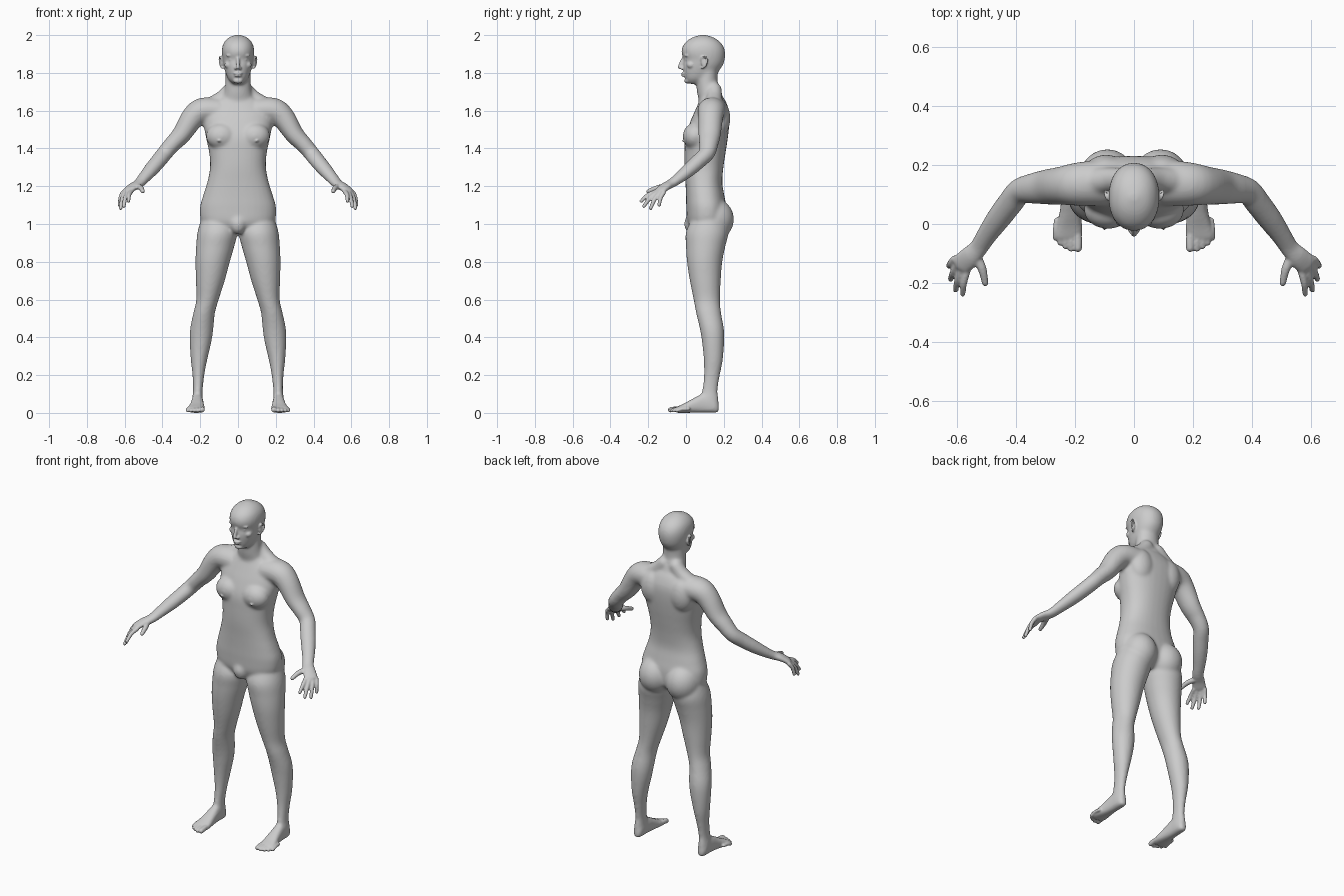
import bpy, bmesh, math
from mathutils import Vector, Matrix


def spline(rows, steps=4):
    """Catmull-Rom interpolation of number tuples."""
    out = []
    for i in range(len(rows) - 1):
        p0, p1, p2, p3 = (rows[max(0, min(len(rows) - 1, i + k))] for k in (-1, 0, 1, 2))
        for s in range(steps):
            t = s / steps
            out.append([0.5 * (2 * b + (c - a) * t + (2 * a - 5 * b + 4 * c - d) * t * t
                               + (3 * b - a - 3 * c + d) * t ** 3)
                        for a, b, c, d in zip(p0, p1, p2, p3)])
    return out + [list(rows[-1])]


def loft(bm, rings, power=2.0, n=32):
    """Skin superellipse rings given as (centre, half axis a, half axis b)."""
    loops = []
    for c, a, b in rings:
        loop = []
        for k in range(n):
            ang = 2 * math.pi * k / n
            u, v = math.cos(ang), math.sin(ang)
            u = math.copysign(abs(u) ** (2 / power), u)
            v = math.copysign(abs(v) ** (2 / power), v)
            loop.append(bm.verts.new(c + a * u + b * v))
        loops.append(loop)
    faces = [bm.faces.new(loops[0]), bm.faces.new(loops[-1])]
    for l0, l1 in zip(loops, loops[1:]):
        for k in range(n):
            j = (k + 1) % n
            faces.append(bm.faces.new((l0[k], l0[j], l1[j], l1[k])))
    bmesh.ops.recalc_face_normals(bm, faces=faces)


def column(bm, rows, power=2.0):
    """Upright form from rows (z, x left, x right, y front, y back)."""
    loft(bm, [(Vector(((l + r) / 2, (f + b) / 2, z)), Vector(((r - l) / 2, 0, 0)),
               Vector((0, (b - f) / 2, 0))) for z, l, r, f, b in spline(rows)], power)


def blob(bm, centre, radii):
    m = Matrix.Translation(centre) @ Matrix.Diagonal((*radii, 1))
    bmesh.ops.create_uvsphere(bm, u_segments=24, v_segments=16, radius=1, matrix=m)


def limb(bm, rows):
    """Tube along a path from rows (x, y, z, sideways radius, other radius)."""
    pts = spline(rows)
    rings = []
    for i, p in enumerate(pts):
        t = (Vector(pts[min(i + 1, len(pts) - 1)][:3]) - Vector(pts[max(i - 1, 0)][:3])).normalized()
        side = Vector((0, 0, 1)).cross(t)
        side = side.normalized() if side.length > 1e-3 else Vector((1, 0, 0))
        rings.append((Vector(p[:3]), side * p[3], t.cross(side) * p[4]))
    loft(bm, rings, n=20)
    for p in (rows[0], rows[-1]):
        blob(bm, p[:3], [min(p[3], p[4])] * 3)


def mirror(bm):
    d = bmesh.ops.duplicate(bm, geom=bm.verts[:] + bm.edges[:] + bm.faces[:])["geom"]
    for v in d:
        if isinstance(v, bmesh.types.BMVert):
            v.co.x = -v.co.x
    bmesh.ops.reverse_faces(bm, faces=[f for f in d if isinstance(f, bmesh.types.BMFace)])


def fuse(bm, name, voxel, smooth):
    """Merge all overlapping forms into one smooth skin."""
    me = bpy.data.meshes.new(name)
    bm.to_mesh(me)
    bm.free()
    ob = bpy.data.objects.new(name, me)
    bpy.context.collection.objects.link(ob)
    r = ob.modifiers.new("Remesh", 'REMESH')
    r.mode, r.voxel_size, r.use_smooth_shade = 'VOXEL', voxel, True
    s = ob.modifiers.new("Smooth", 'SMOOTH')
    s.factor, s.iterations = 0.5, smooth
    dg = bpy.context.evaluated_depsgraph_get()
    ob.data = bpy.data.meshes.new_from_object(ob.evaluated_get(dg))
    ob.modifiers.clear()
    return ob


# ---------- large forms, one side ----------
bm = bmesh.new()
# leg
column(bm, [(1.04, .03, .19, .04, .20), (.96, .004, .214, .0, .225), (.88, .02, .222, .0, .208),
            (.80, .043, .225, .005, .192), (.70, .07, .223, .02, .184), (.60, .102, .221, .04, .18),
            (.53, .122, .236, .053, .186), (.45, .13, .253, .072, .2), (.38, .14, .256, .084, .202),
            (.28, .163, .25, .094, .195), (.20, .178, .241, .095, .18), (.12, .187, .238, .085, .168),
            (.06, .186, .244, .07, .174), (.01, .192, .238, .07, .168)])
# foot
loft(bm, [(Vector(((l + r) / 2, y, h / 2)), Vector(((r - l) / 2, 0, 0)), Vector((0, 0, h / 2)))
          for y, l, r, h in spline([(.175, .2, .228, .045), (.15, .186, .242, .08), (.09, .184, .246, .1),
                                    (.04, .18, .252, .078), (-.01, .174, .266, .05),
                                    (-.045, .174, .274, .034), (-.06, .18, .264, .026)])], 2.6)
# arm and palm
limb(bm, [(.10, .14, 1.60, .08, .068), (.19, .135, 1.6, .074, .068), (.242, .13, 1.56, .066, .062),
          (.298, .125, 1.475, .06, .051), (.345, .12, 1.425, .052, .045), (.388, .11, 1.375, .045, .042),
          (.42, .07, 1.335, .044, .04), (.458, .02, 1.29, .042, .037), (.497, -.035, 1.245, .036, .03),
          (.526, -.08, 1.213, .033, .024), (.555, -.11, 1.198, .038, .021), (.585, -.137, 1.175, .041, .017),
          (.595, -.146, 1.168, .037, .014)])
# neck-to-shoulder muscle, chest, shoulder blade, buttock
limb(bm, [(.04, .15, 1.71, .04, .04), (.08, .15, 1.67, .042, .04), (.14, .145, 1.635, .045, .038)])
blob(bm, (.088, .047, 1.465), (.082, .064, .07))
blob(bm, (.095, .175, 1.56), (.075, .06, .1))
blob(bm, (.09, .15, 1.025), (.098, .104, .11))
mirror(bm)
# torso
column(bm, [(z, -w, w, f, b) for z, w, f, b in
            [(.955, .08, .05, .17), (1.0, .185, .01, .21), (1.08, .202, .002, .215), (1.15, .185, .0, .203),
             (1.22, .163, -.003, .192), (1.30, .148, -.008, .198), (1.38, .153, -.008, .21),
             (1.46, .17, -.004, .222), (1.54, .183, .022, .23), (1.60, .17, .048, .228),
             (1.65, .12, .07, .21), (1.68, .08, .08, .19)]], 2.3)
blob(bm, (0, .035, 1.0), (.045, .045, .055))
# neck
column(bm, [(z, -w, w, f, b) for z, w, f, b in
            [(1.60, .1, .075, .222), (1.66, .085, .066, .2), (1.70, .073, .058, .184),
             (1.75, .067, .055, .168), (1.82, .066, .06, .17)]])
# head
column(bm, [(z, -w, w, f, b) for z, w, f, b in
            [(1.742, .025, .012, .07), (1.765, .05, -.004, .12), (1.80, .066, -.013, .165),
             (1.84, .077, -.017, .195), (1.87, .082, -.012, .205), (1.90, .086, -.023, .208),
             (1.93, .085, -.022, .203), (1.96, .075, -.005, .185), (1.985, .052, .028, .152),
             (1.998, .024, .065, .115), (2.002, .006, .085, .097)]], 2.15)
rough = fuse(bm, "body_base", .008, 10)

# ---------- fine forms, one side ----------
bm = bmesh.new()
# fingers: knuckle and tip
for (a, b) in [((.566, -.158, 1.172), (.580, -.237, 1.121)), ((.582, -.148, 1.17), (.604, -.223, 1.094)),
               ((.597, -.136, 1.167), (.621, -.187, 1.083)), ((.608, -.118, 1.167), (.627, -.142, 1.1))]:
    a, b = Vector(a), Vector(b)
    m = a.lerp(b, .5) + Vector((.004, -.004, .006))
    limb(bm, [(*a, .013, .012), (*m, .0115, .0115), (*b, .0095, .0095)])
# thumb
limb(bm, [(.54, -.098, 1.2, .018, .016), (.515, -.15, 1.192, .015, .014), (.504, -.2, 1.173, .011, .011)])
# toes: base x, tip x, tip y, radius
for x0, x1, y, r in [(.193, .19, -.081, .0145), (.216, .213, -.084, .0105), (.233, .232, -.076, .010),
                     (.249, .25, -.064, .010), (.262, .266, -.047, .0095)]:
    limb(bm, [(x0, y + .06, .022, r, r), (x1, y + .025, .02, r, r), (x1, y, r + .002, r, r)])
# eye, brow, cheek, nostril
blob(bm, (.034, .007, 1.871), (.015, .012, .008))
blob(bm, (.036, .004, 1.892), (.027, .014, .007))
blob(bm, (.05, .027, 1.842), (.022, .023, .02))
blob(bm, (.012, -.02, 1.824), (.009, .012, .008))
# ear disc and rim
blob(bm, (.085, .096, 1.856), (.009, .016, .028))
limb(bm, [(.084, .082, 1.868, .005, .005), (.093, .088, 1.884, .005, .005), (.099, .107, 1.882, .005, .005),
          (.098, .112, 1.862, .005, .005), (.091, .1, 1.836, .006, .006), (.083, .086, 1.826, .006, .006)])
# nipple
blob(bm, (.1, -.012, 1.44), (.008, .009, .008))
mirror(bm)
# nose, lips, chin
limb(bm, [(0, -.008, 1.885, .009, .01), (0, -.022, 1.855, .009, .012), (0, -.034, 1.83, .011, .01)])
blob(bm, (0, -.011, 1.797), (.025, .016, .006))
blob(bm, (0, -.009, 1.785), (.021, .016, .006))
blob(bm, (0, .006, 1.759), (.026, .015, .015))
bm.from_mesh(rough.data)
bpy.data.objects.remove(rough)
body = fuse(bm, "human_body", .005, 3)
for p in body.data.polygons:
    p.use_smooth = True
